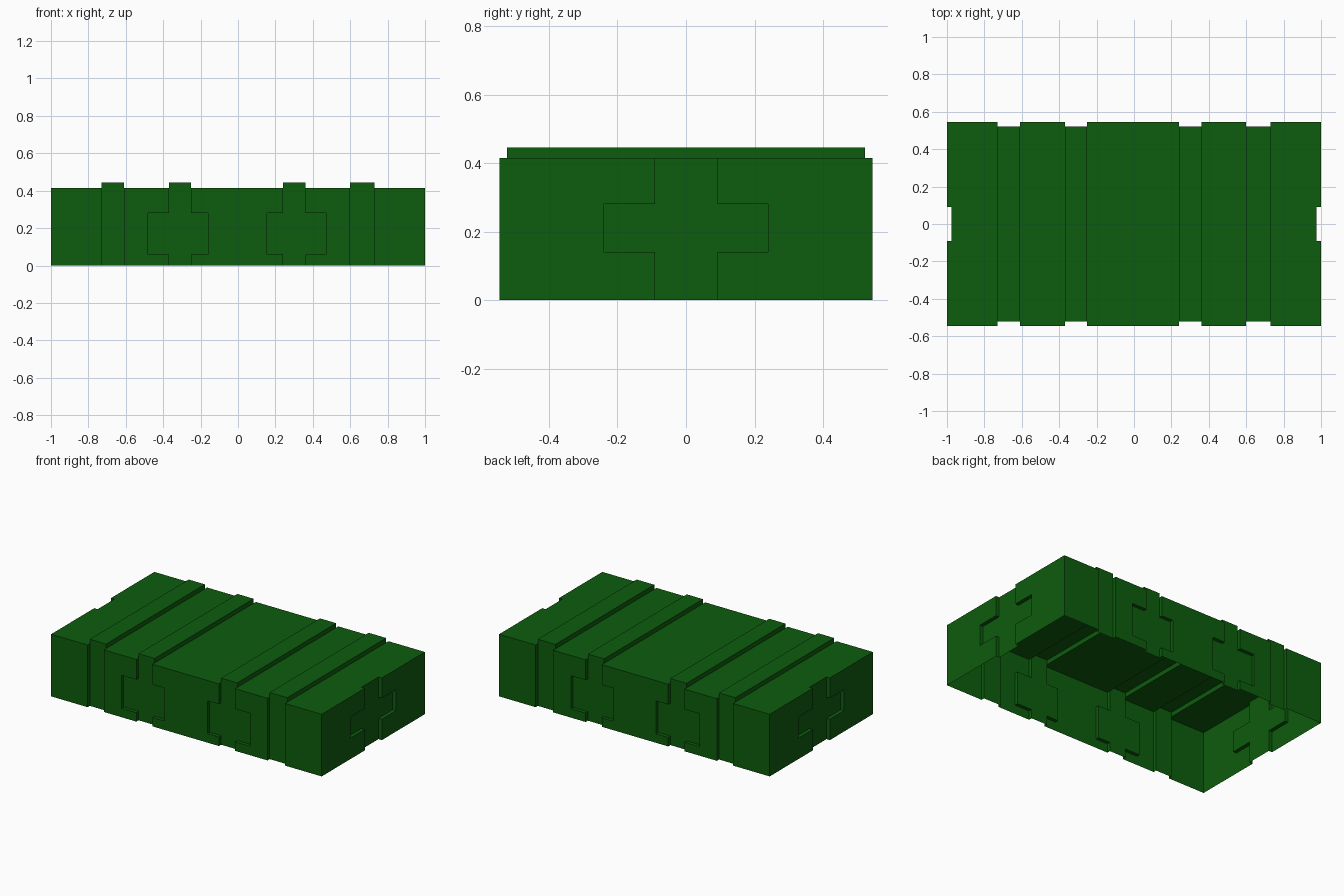
import bpy, bmesh

if "Cube" in bpy.data.objects:
    bpy.data.objects.remove(bpy.data.objects["Cube"])

# Main sizes: half length, half width, panel top, rib top, recess planes
HX, HY, TOP, RIB = 1.0, 0.545, 0.415, 0.445
IN_X, IN_Y = 0.975, 0.522

STRIPS = [(-0.73, -0.61), (-0.37, -0.25), (0.24, 0.36), (0.60, 0.73)]
SIDE_ARMS = [(-0.48, -0.16), (0.155, 0.47)]
SIDE_ARM_Z = (0.06, 0.28)
END_POST, END_ARM, END_ARM_Z = 0.09, 0.24, (0.14, 0.28)


def within(v, span):
    return span[0] < v < span[1]


def filled(x, y, z):
    strip = any(within(x, s) for s in STRIPS)
    # raised ribs over the top
    if z > TOP:
        return strip and abs(y) < IN_Y
    # grooves and crosses in the long sides
    if abs(y) > IN_Y:
        arm = within(z, SIDE_ARM_Z) and any(within(x, a) for a in SIDE_ARMS)
        if strip or arm:
            return False
    # crosses in the short ends
    if abs(x) > IN_X:
        arm = within(z, END_ARM_Z) and abs(y) < END_ARM
        if abs(y) < END_POST or arm:
            return False
    return True


# Cutting planes along each axis
cuts = [
    sorted({-HX, HX, -IN_X, IN_X, *sum(STRIPS + SIDE_ARMS, ())}),
    sorted(s * v for v in (HY, IN_Y, END_ARM, END_POST) for s in (-1, 1)),
    sorted({0.0, TOP, RIB, *SIDE_ARM_Z, *END_ARM_Z}),
]
dims = [len(c) - 1 for c in cuts]


def solid(cell):
    if any(i < 0 or i >= n for i, n in zip(cell, dims)):
        return False
    return filled(*[(c[i] + c[i + 1]) / 2 for c, i in zip(cuts, cell)])


bm = bmesh.new()
verts = {}


def vert(key):
    if key not in verts:
        verts[key] = bm.verts.new([c[i] for c, i in zip(cuts, key)])
    return verts[key]


# Skin the filled blocks, leaving the underside open
for i in range(dims[0]):
    for j in range(dims[1]):
        for k in range(dims[2]):
            cell = (i, j, k)
            if not solid(cell):
                continue
            for axis in range(3):
                for side in (0, 1):
                    near = list(cell)
                    near[axis] += 2 * side - 1
                    if near[2] < 0 or solid(near):
                        continue
                    a, b = (axis + 1) % 3, (axis + 2) % 3
                    loop = []
                    for da, db in ((0, 0), (1, 0), (1, 1), (0, 1)):
                        key = list(cell)
                        key[axis] += side
                        key[a] += da
                        key[b] += db
                        loop.append(vert(tuple(key)))
                    bm.faces.new(loop if side else loop[::-1])

# Merge coplanar pieces into clean flat panels
bmesh.ops.dissolve_limit(bm, angle_limit=0.01, verts=bm.verts[:], edges=bm.edges[:])

mesh = bpy.data.meshes.new("ribbed_cover")
bm.to_mesh(mesh)
bm.free()
cover = bpy.data.objects.new("ribbed_cover", mesh)
bpy.context.collection.objects.link(cover)

green = bpy.data.materials.new("dark_green")
green.diffuse_color = (0.004, 0.107, 0.004, 1)
green.use_nodes = True
green.node_tree.nodes["Principled BSDF"].inputs["Base Color"].default_value = green.diffuse_color
mesh.materials.append(green)
